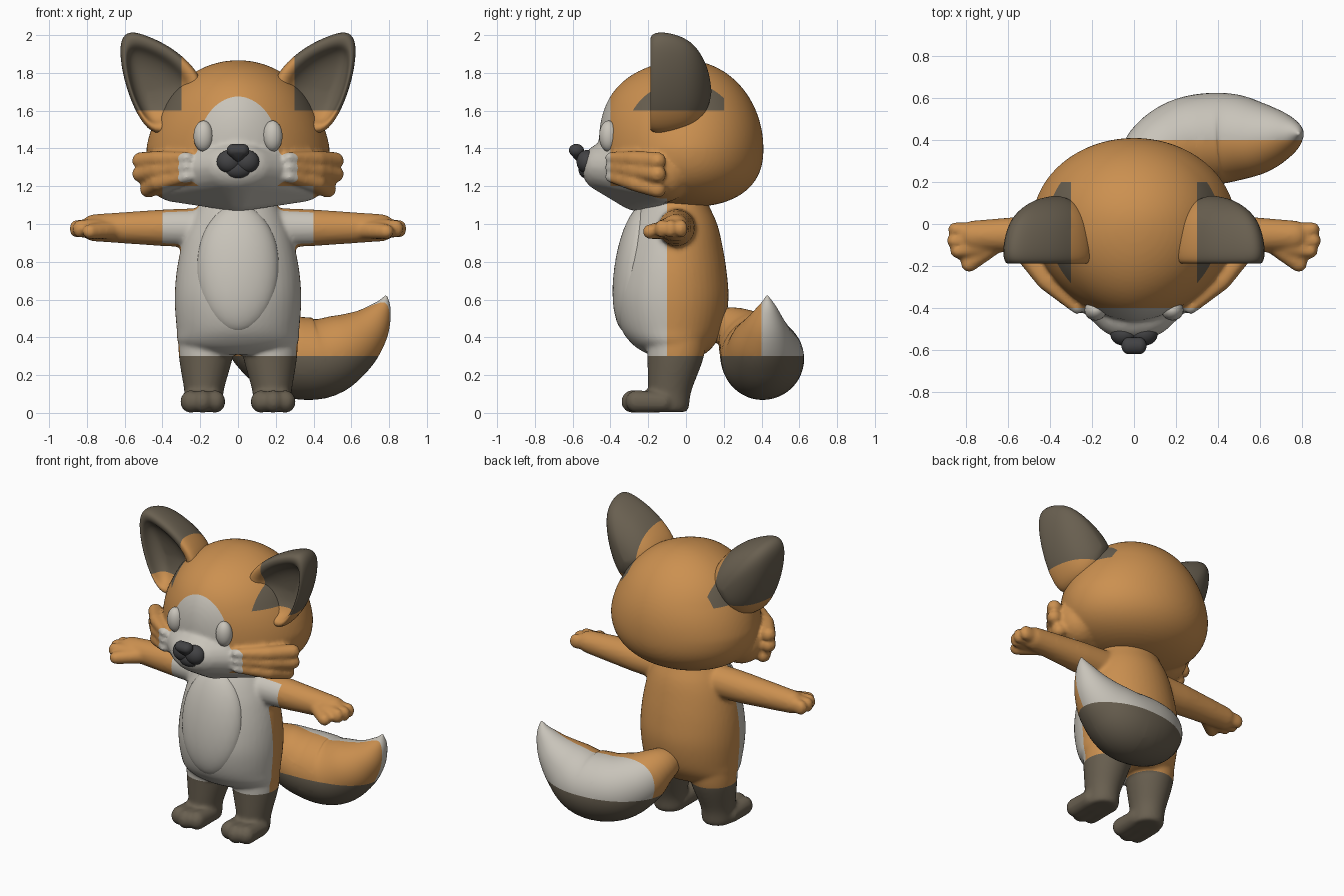
import bpy, bmesh, math
from mathutils import Vector

cube = bpy.data.objects.get("Cube")
if cube:
    bpy.data.objects.remove(cube)


def material(name, rgb):
    m = bpy.data.materials.new(name)
    m.use_nodes = True
    m.diffuse_color = (*rgb, 1)
    m.node_tree.nodes["Principled BSDF"].inputs["Base Color"].default_value = (*rgb, 1)
    return m


MATS = [material("orange_fur", (0.6, 0.28, 0.08)), material("cream_fur", (0.58, 0.55, 0.49)),
        material("dark_brown_fur", (0.14, 0.115, 0.08)), material("charcoal_nose", (0.055, 0.055, 0.058))]
ORANGE, CREAM, BROWN, CHARCOAL = range(4)


def fur(p):
    """Fur colour zones by position."""
    x, y, z = abs(p.x), p.y, p.z
    if z < 0.3 or (z > 1.6 and x > 0.3 and -0.3 < y < 0.2):
        return BROWN
    if y < -0.4 or (y < -0.1 and z < 1.2 and x < 0.4) or (y > 0.4 and z < 0.7):
        return CREAM
    return ORANGE


# ---- shape helpers -------------------------------------------------------
def ball_points(c, r):
    t = bmesh.new()
    bmesh.ops.create_icosphere(t, subdivisions=3, radius=1)
    r = r if isinstance(r, tuple) else (r, r, r)
    pts = [Vector((c[i] + v.co[i] * r[i] for i in range(3))) for v in t.verts]
    t.free()
    return pts


def hull(bm, *balls):
    """Convex skin around one or more (centre, radius) balls."""
    verts = [bm.verts.new(p) for c, r in balls for p in ball_points(c, r)]
    bmesh.ops.convex_hull(bm, input=verts)
    loose = [v for v in verts if v.is_valid and not v.link_faces]
    bmesh.ops.delete(bm, geom=loose, context='VERTS')


def loft(bm, rings):
    rows = [[bm.verts.new(p) for p in ring] for ring in rings]
    n = len(rows[0])
    for a, b in zip(rows, rows[1:]):
        for i in range(n):
            j = (i + 1) % n
            bm.faces.new((a[i], a[j], b[j], b[i]))
    bm.faces.new(rows[0])
    bm.faces.new(rows[-1])


def circle(n=48):
    return [(math.cos(2 * math.pi * i / n), math.sin(2 * math.pi * i / n)) for i in range(n)]


def spline(rows, steps=6):
    """Smooth curve through rows of numbers."""
    out = []
    p = [rows[0], *rows, rows[-1]]
    for a, b, c, d in zip(p, p[1:], p[2:], p[3:]):
        for k in range(steps):
            t = k / steps
            out.append([j + t * (m - i) / 2 + t * t * (i - 2.5 * j + 2 * m - n / 2)
                        + t ** 3 * (1.5 * (j - m) + (n - i) / 2) for i, j, m, n in zip(a, b, c, d)])
    return out + [list(rows[-1])]


def build(name, bm, colour=None, voxel=0, smooth=0, subdiv=0):
    """Turn a bmesh into a finished object, cut along the colour borders."""
    bmesh.ops.recalc_face_normals(bm, faces=bm.faces[:])
    me = bpy.data.meshes.new(name)
    bm.to_mesh(me)
    ob = bpy.data.objects.new(name, me)
    bpy.context.collection.objects.link(ob)
    if subdiv:
        ob.modifiers.new("Subdivide", 'SUBSURF').levels = subdiv
    if voxel:
        m = ob.modifiers.new("Fuse", 'REMESH')
        m.mode, m.voxel_size = 'VOXEL', voxel
        m = ob.modifiers.new("Soften", 'SMOOTH')
        m.factor, m.iterations = 0.5, smooth
    baked = bpy.data.meshes.new_from_object(ob.evaluated_get(bpy.context.evaluated_depsgraph_get()))
    ob.modifiers.clear()
    bm.clear()
    bm.from_mesh(baked)
    if colour is None:
        cuts = [(0, s * d) for s in (1, -1) for d in (0.3, 0.4)]
        cuts += [(1, d) for d in (-0.4, -0.3, -0.1, 0.2, 0.4)] + [(2, d) for d in (0.3, 1.2, 1.6)]
        for axis, d in cuts:
            n = Vector((0, 0, 0))
            n[axis] = 1
            bmesh.ops.bisect_plane(bm, geom=bm.verts[:] + bm.edges[:] + bm.faces[:],
                                   plane_co=n * d, plane_no=n, dist=1e-5)
    for f in bm.faces:
        f.smooth = True
        f.material_index = fur(f.calc_center_median()) if colour is None else colour
    bm.to_mesh(me)
    for m in MATS:
        me.materials.append(m)
    bm.free()
    bpy.data.meshes.remove(baked)


# ---- head: domed skull, wedge muzzle and cheek tufts ---------------------
bm = bmesh.new()
bmesh.ops.create_icosphere(bm, subdivisions=5, radius=1)
for v in bm.verts:
    d = v.co.copy()
    flat = 1.8 if d.y < 0 else 2
    up = 2 + 0.45 * max(0, -d.y) if d.z > 0 else 2.4
    around = (abs(d.x) ** flat + abs(d.y) ** flat) ** (1 / flat)
    d /= (around ** up + abs(d.z) ** up) ** (1 / up)
    width = 0.485 - 0.03 * min(1, max(0, d.z / 0.45))
    v.co = (d.x * width, d.y * (0.462 if d.y < 0 else 0.41), 1.4 + d.z * (0.467 if d.z > 0 else 0.31))
hull(bm, ((0.33, -0.12, 1.27), 0.155), ((-0.33, -0.12, 1.27), 0.155),
     ((0, -0.42, 1.3), (0.2, 0.135, 0.135)), ((0, -0.24, 1.255), 0.19))
for s in (1, -1):
    for z0, z1, x1 in ((1.35, 1.335, 0.515), (1.3, 1.265, 0.515), (1.25, 1.185, 0.475)):
        hull(bm, ((s * 0.27, -0.4, z0), 0.03), ((s * 0.42, -0.27, (z0 + z1) / 2), 0.045),
             ((s * x1, -0.15, z1), 0.046))
build("head", bm, voxel=0.013, smooth=4)

# ---- ears: domed backs with hollow fronts --------------------------------
EAR = [(0.6, 2.01), (0.63, 1.95), (0.615, 1.8), (0.565, 1.64), (0.5, 1.52), (0.42, 1.46),
       (0.3, 1.52), (0.19, 1.68), (0.19, 1.79), (0.33, 1.925), (0.46, 1.99), (0.55, 2.02)]
# scale, depth and centre of each ring, from the hollow round to the back
DOME = [(0.02, 0.1, 0.48), (0.4, 0.09, 0.48), (0.66, 0.055, 0.48), (0.74, 0.02, 0.47), (0.82, 0, 0.45),
        (0.94, 0, 0.4), (1.0, 0.03, 0.37), (1.0, 0.09, 0.37), (0.92, 0.18, 0.37), (0.75, 0.25, 0.37),
        (0.4, 0.31, 0.37), (0.02, 0.325, 0.37)]
for s, side in ((1, "left"), (-1, "right")):
    bm = bmesh.new()
    loft(bm, [[(s * (c + (x - c) * k), y - 0.19, 1.7 + (z - 1.7) * k) for x, z in EAR] for k, y, c in DOME])
    build(side + "_ear", bm, subdiv=2)

# ---- eyes and nose -------------------------------------------------------
for s, side in ((1, "left"), (-1, "right")):
    bm = bmesh.new()
    hull(bm, ((s * 0.183, -0.41, 1.465), (0.053, 0.05, 0.083)))
    build(side + "_eye", bm, CREAM)
    bm = bmesh.new()
    hull(bm, ((s * 0.047, -0.525, 1.33), (0.066, 0.055, 0.062)))
    build(side + "_lip", bm, CHARCOAL)
bm = bmesh.new()
hull(bm, ((0.025, -0.58, 1.39), (0.035, 0.04, 0.034)), ((-0.025, -0.58, 1.39), (0.035, 0.04, 0.034)),
     ((0, -0.565, 1.355), 0.025))
build("nose", bm, CHARCOAL)
bm = bmesh.new()
hull(bm, ((0, -0.52, 1.29), (0.075, 0.05, 0.052)))
build("chin", bm, CHARCOAL)

# ---- body: torso, legs, toes, arms and fingers fused ---------------------
bm = bmesh.new()
TORSO = [(0.31, 0.2, -0.2, 0.1), (0.36, 0.31, -0.28, 0.15), (0.45, 0.325, -0.345, 0.2),
         (0.6, 0.335, -0.375, 0.225), (0.75, 0.325, -0.36, 0.215), (0.9, 0.295, -0.325, 0.19),
         (1.0, 0.26, -0.29, 0.165), (1.08, 0.22, -0.25, 0.13), (1.15, 0.18, -0.2, 0.1)]
loft(bm, [[(rx * c, (f + b) / 2 + (b - f) / 2 * t, z) for c, t in circle()] for z, rx, f, b in spline(TORSO)])
LEG = [(0.005, 0.18, -0.09, 0.085, 0.09), (0.03, 0.18, -0.09, 0.1, 0.105), (0.12, 0.18, -0.085, 0.105, 0.115),
       (0.3, 0.17, -0.055, 0.143, 0.15), (0.45, 0.165, -0.05, 0.15, 0.16)]
for s in (1, -1):
    loft(bm, [[(s * (x + rx * c), y + ry * t, z) for c, t in circle()] for z, x, y, rx, ry in spline(LEG)])
    for x, y in ((0.122, -0.265), (0.187, -0.288), (0.25, -0.265)):
        hull(bm, ((s * x, -0.12, 0.057), 0.055), ((s * x, y, 0.06), (0.055, 0.055, 0.06)))
    hull(bm, ((s * 0.2, -0.05, 0.98), 0.105), ((s * 0.4, -0.05, 0.98), 0.097), ((s * 0.76, -0.055, 0.98), 0.072))
    for y, x in ((-0.025, 0.848), (-0.08, 0.855), (-0.13, 0.838)):
        hull(bm, ((s * 0.74, y * 0.6 - 0.03, 0.978), 0.05), ((s * x, y, 0.975), (0.038, 0.034, 0.048)))
    hull(bm, ((s * 0.66, -0.09, 0.97), 0.05), ((s * 0.785, -0.19, 0.96), 0.04))
build("body", bm, voxel=0.013, smooth=5)

# ---- belly patch ---------------------------------------------------------
bm = bmesh.new()
hull(bm, ((0, -0.27, 0.765), (0.222, 0.115, 0.345)))
for v in bm.verts:
    v.co.y += 0.13 * (v.co.z - 0.745)
build("belly_patch", bm, CREAM, subdiv=1)

# ---- tail: swept tapering brush ------------------------------------------
TAIL = [(0, 0.12, 0.47, 0.07), (0.03, 0.24, 0.445, 0.12), (0.11, 0.33, 0.375, 0.175), (0.25, 0.39, 0.305, 0.212),
        (0.43, 0.41, 0.29, 0.215), (0.58, 0.41, 0.36, 0.178), (0.69, 0.42, 0.45, 0.12),
        (0.76, 0.43, 0.55, 0.055), (0.785, 0.43, 0.62, 0.005)]
path = spline(TAIL)
pts = [Vector(p[:3]) for p in path]
rings = []
for i, p in enumerate(pts):
    along = (pts[min(i + 1, len(pts) - 1)] - pts[max(i - 1, 0)]).normalized()
    u = along.cross(Vector((0, 1, -1))).normalized()
    w = along.cross(u)
    rings.append([p + (u * c + w * t) * path[i][3] for c, t in circle()])
bm = bmesh.new()
loft(bm, rings)
build("tail", bm)
